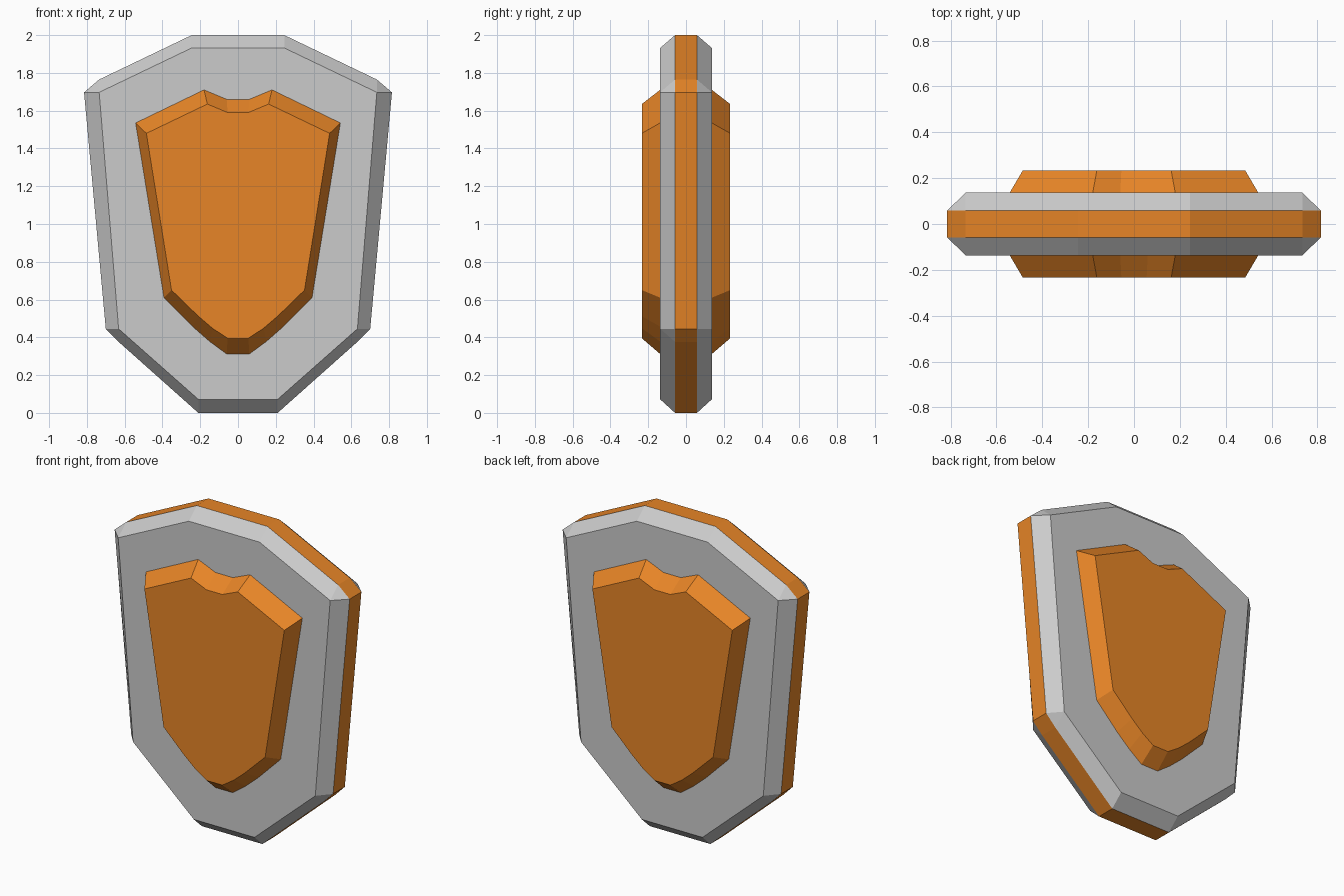
import bpy, bmesh

if "Cube" in bpy.data.objects:
    bpy.data.objects.remove(bpy.data.objects["Cube"])


def material(name, color):
    mat = bpy.data.materials.new(name)
    mat.diffuse_color = color
    mat.use_nodes = True
    mat.node_tree.nodes["Principled BSDF"].inputs["Base Color"].default_value = mat.diffuse_color
    return mat


def outline(half):
    """Mirror a right-hand half outline (top to bottom) into a closed loop."""
    return half + [(-x, z) for x, z in reversed(half)]


def loft(name, sections, mats, strip_mats, caps):
    """Join outlines at successive depths; cap the ends listed as (section, material)."""
    bm = bmesh.new()
    rings = [[bm.verts.new((x, y, z)) for x, z in outline(half)] for y, half in sections]
    n = len(rings[0])
    for a, b, m in zip(rings, rings[1:], strip_mats):
        for i in range(n):
            j = (i + 1) % n
            bm.faces.new((a[i], a[j], b[j], b[i])).material_index = m
    for ring, m in caps:
        bm.faces.new(rings[ring]).material_index = m
    bmesh.ops.remove_doubles(bm, verts=bm.verts, dist=0.0005)
    bmesh.ops.recalc_face_normals(bm, faces=bm.faces)
    mesh = bpy.data.meshes.new(name)
    bm.to_mesh(mesh)
    bm.free()
    for mat in mats:
        mesh.materials.append(mat)
    obj = bpy.data.objects.new(name, mesh)
    bpy.context.collection.objects.link(obj)
    return obj


orange = material("orange", (0.8, 0.235, 0.02, 1))
grey = material("grey", (0.8, 0.8, 0.8, 1))

# Shield body: grey bevelled faces around an orange rim
rim = [(0.245, 2.0), (0.735, 1.765), (0.815, 1.697), (0.70, 0.445), (0.632, 0.376), (0.21, 0.0)]
face = [(0.245, 1.932), (0.735, 1.697), (0.735, 1.697), (0.632, 0.445), (0.632, 0.445), (0.21, 0.072)]
loft("shield_body",
     [(-0.137, face), (-0.058, rim), (0.058, rim), (0.137, face)],
     [grey, orange], [0, 1, 0], [(0, 0), (3, 0)])

# Raised emblem plates on both faces
base = [(0.06, 1.66), (0.18, 1.71), (0.542, 1.535), (0.392, 0.61),
        (0.24, 0.457), (0.15, 0.378), (0.06, 0.312)]
raised = [(0.055, 1.59), (0.162, 1.635), (0.485, 1.48), (0.352, 0.65),
          (0.21, 0.512), (0.135, 0.448), (0.055, 0.395)]
for name, side in (("front_plate", -1), ("back_plate", 1)):
    plate = loft(name, [(side * 0.137, base), (side * 0.234, raised)], [orange], [0], [(1, 0)])
    # Open shells: orient outward from the cap face
    cap = max(plate.data.polygons, key=lambda p: p.area)
    if cap.normal.y * side < 0:
        plate.data.flip_normals()
